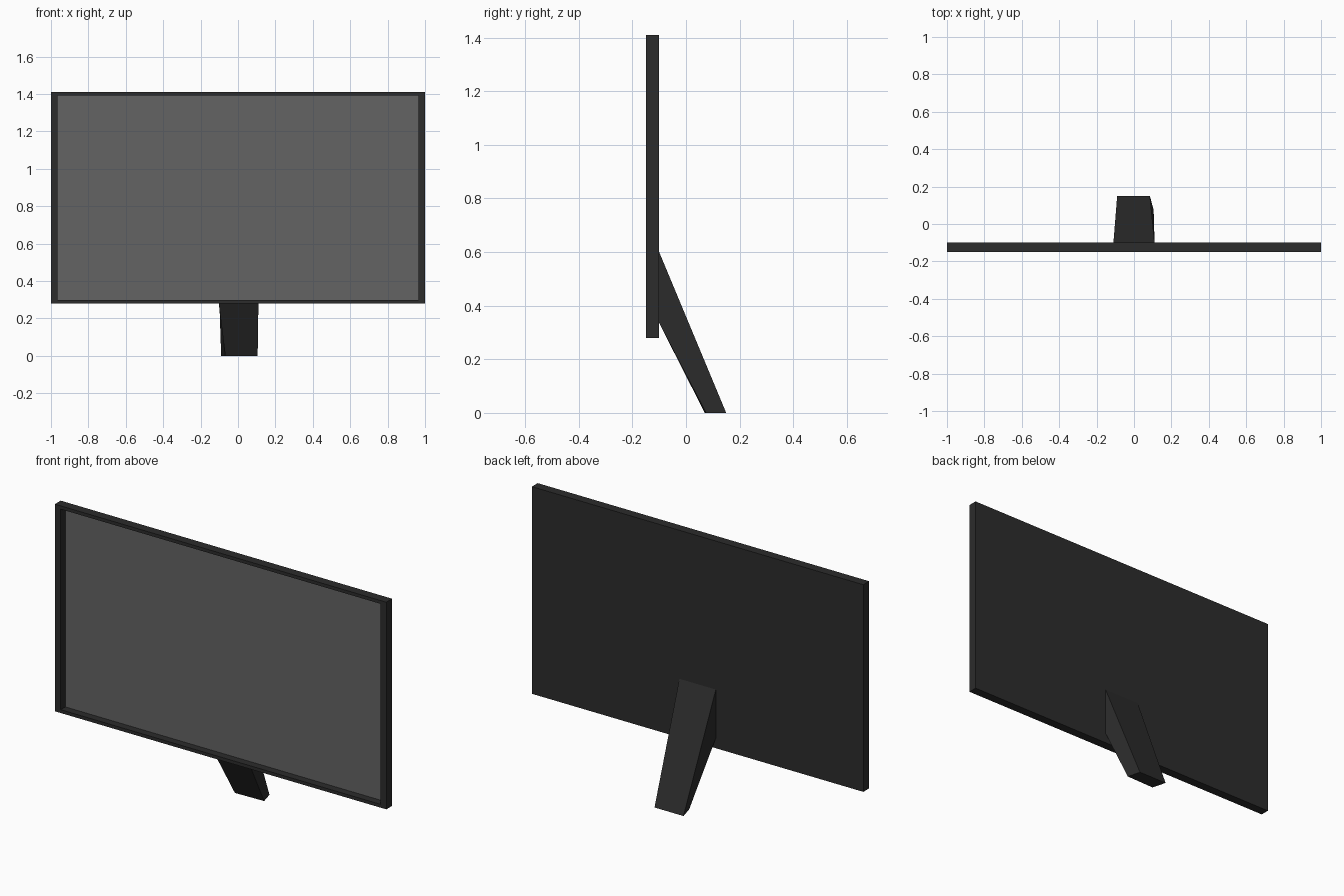
import bpy, bmesh
from mathutils import Vector

if "Cube" in bpy.data.objects:
    bpy.data.objects.remove(bpy.data.objects["Cube"])


def material(name, v):
    m = bpy.data.materials.new(name)
    m.diffuse_color = (v, v, v, 1)
    m.use_nodes = True
    m.node_tree.nodes["Principled BSDF"].inputs["Base Color"].default_value = m.diffuse_color
    return m


dark = material("dark plastic", 0.025)
grey = material("screen grey", 0.125)


def make_object(name, bm, mats):
    bmesh.ops.recalc_face_normals(bm, faces=bm.faces)
    me = bpy.data.meshes.new(name)
    bm.to_mesh(me)
    bm.free()
    for m in mats:
        me.materials.append(m)
    ob = bpy.data.objects.new(name, me)
    bpy.context.collection.objects.link(ob)
    return ob


def loft(bm, a, b):
    """Closed solid between two matching four-corner loops."""
    va = [bm.verts.new(p) for p in a]
    vb = [bm.verts.new(p) for p in b]
    bm.faces.new(va)
    bm.faces.new(vb[::-1])
    for i in range(4):
        j = (i + 1) % 4
        bm.faces.new((va[i], vb[i], vb[j], va[j]))


def rect(hx, z0, z1, y):
    return [(-hx, y, z0), (hx, y, z0), (hx, y, z1), (-hx, y, z1)]


# display panel: a thin box whose front is inset to a bezel and sunk to the screen
bm = bmesh.new()
loft(bm, rect(1, 0.28, 1.41, -0.15), rect(1, 0.28, 1.41, -0.10))
bm.normal_update()
bmesh.ops.recalc_face_normals(bm, faces=bm.faces)
front = min(bm.faces, key=lambda f: f.calc_center_median().y)
centre = Vector((0, 0, 0.845))
for scale, dy in (((0.965, 1, 0.968), 0), ((1, 1, 1), 0.04)):
    front = bmesh.ops.extrude_discrete_faces(bm, faces=[front])["faces"][0]
    for v in front.verts:
        d = v.co - centre
        v.co = centre + Vector(d[i] * scale[i] for i in range(3)) + Vector((0, dy, 0))
front.material_index = 1
make_object("display_panel", bm, [dark, grey])

# stand: slanted leg tapering to a slightly skewed foot
bm = bmesh.new()
loft(bm, rect(0.11, 0.335, 0.60, -0.10),
     [(-0.068, 0.07, 0), (0.105, 0.075, 0), (0.085, 0.15, 0), (-0.09, 0.15, 0)])
make_object("stand_leg", bm, [dark])
